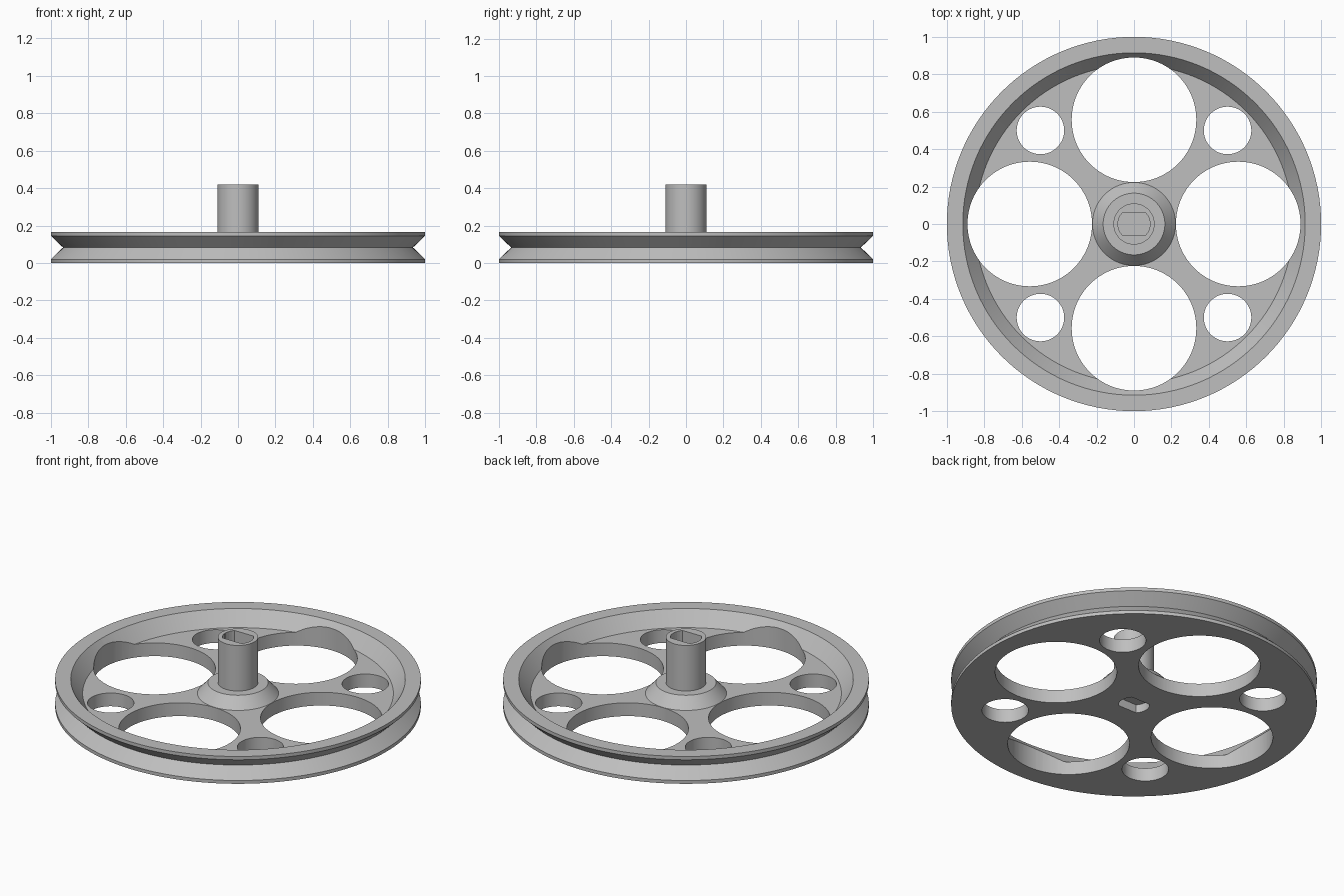
import bpy
import bmesh
from math import cos, sin, pi, sqrt, asin, radians

cube = bpy.data.objects.get("Cube")
if cube:
    bpy.data.objects.remove(cube, do_unlink=True)

grey = bpy.data.materials.new("plain grey")
grey.use_nodes = True
colour = (0.52, 0.52, 0.52, 1)
grey.diffuse_color = colour
grey.node_tree.nodes["Principled BSDF"].inputs["Base Color"].default_value = colour


def make_object(name, bm):
    bmesh.ops.recalc_face_normals(bm, faces=bm.faces)
    mesh = bpy.data.meshes.new(name)
    bm.to_mesh(mesh)
    bm.free()
    mesh.materials.append(grey)
    obj = bpy.data.objects.new(name, mesh)
    bpy.context.collection.objects.link(obj)
    return obj


def lathe(name, profile, segments=128):
    """Solid of revolution; the profile starts and ends on the axis."""
    bm = bmesh.new()
    rings = []
    for r, z in profile:
        if r == 0:
            rings.append([bm.verts.new((0, 0, z))] * segments)
        else:
            rings.append([bm.verts.new((r * cos(2 * pi * i / segments),
                                        r * sin(2 * pi * i / segments), z))
                          for i in range(segments)])
    for low, high in zip(rings, rings[1:]):
        for i in range(segments):
            j = (i + 1) % segments
            corners = [low[i], low[j], high[j], high[i]]
            bm.faces.new(list(dict.fromkeys(corners)))
    return make_object(name, bm)


def prism(name, outline, bottom, top):
    """Closed outline extruded between two heights."""
    bm = bmesh.new()
    base = bm.faces.new([bm.verts.new((x, y, bottom)) for x, y in outline])
    grown = bmesh.ops.extrude_face_region(bm, geom=[base])["geom"]
    verts = [v for v in grown if isinstance(v, bmesh.types.BMVert)]
    bmesh.ops.translate(bm, verts=verts, vec=(0, 0, top - bottom))
    cutter = make_object(name, bm)
    cutter.hide_render = True
    return cutter


def circle(cx, cy, r, n):
    return [(cx + r * cos(2 * pi * i / n), cy + r * sin(2 * pi * i / n))
            for i in range(n)]


def flatted_circle(r, half_height, n=8):
    """Round shaft outline with two parallel flats."""
    a = asin(half_height / r)
    right = [(r * cos(-a + 2 * a * i / n), r * sin(-a + 2 * a * i / n))
             for i in range(n + 1)]
    return right + [(-x, -y) for x, y in right]


# Grooved rim, dished web, conical boss and shaft sleeve
wheel = lathe("pulley_wheel", [
    (0, 0), (1, 0), (1, 0.02), (0.935, 0.083), (1, 0.145), (1, 0.165),
    (0.915, 0.165), (0.85, 0.08), (0.222, 0.08), (0.165, 0.145),
    (0.11, 0.145), (0.11, 0.42), (0, 0.42)])

# Lightening holes: four large on the axes, four small on the diagonals
cutters = []
for k in range(4):
    a = k * pi / 2
    cutters.append(prism("large_hole_cutter", circle(
        0.557 * cos(a), 0.557 * sin(a), 0.333, 96), -0.1, 0.3))
    b = a + pi / 4
    d = 0.5 * sqrt(2)
    cutters.append(prism("small_hole_cutter", circle(
        d * cos(b), d * sin(b), 0.127, 64), -0.1, 0.3))

# Flatted shaft sockets from above and below
socket = flatted_circle(0.086, 0.058)
cutters.append(prism("upper_socket_cutter", socket, 0.1, 0.5))
cutters.append(prism("lower_socket_cutter", socket, -0.1, 0.05))

# Cut, then clean up the helpers
bpy.ops.object.select_all(action="DESELECT")
bpy.context.view_layer.objects.active = wheel
wheel.select_set(True)
for cutter in cutters:
    cut = wheel.modifiers.new("cut", "BOOLEAN")
    cut.operation = "DIFFERENCE"
    cut.solver = "EXACT"
    cut.object = cutter
    bpy.ops.object.modifier_apply(modifier=cut.name)
for cutter in cutters:
    bpy.data.objects.remove(cutter, do_unlink=True)

bpy.ops.object.shade_smooth_by_angle(angle=radians(25))
